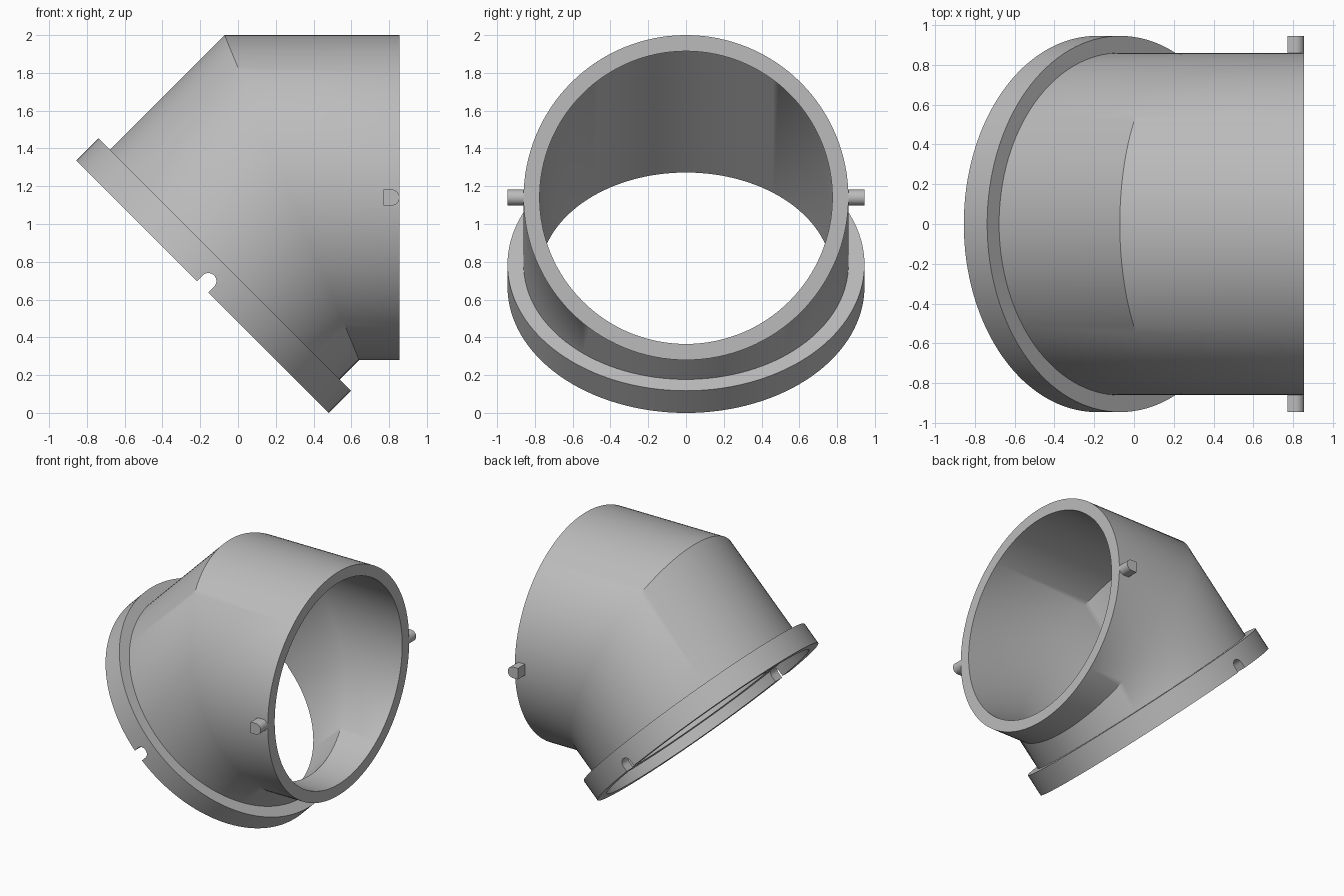
import bpy, bmesh, math
from mathutils import Vector

if "Cube" in bpy.data.objects:
    bpy.data.objects.remove(bpy.data.objects["Cube"])

SEGMENTS = 128
OUTER, INNER, COLLAR, RECESS = 0.86, 0.775, 0.945, 0.865
PIN = 0.0425                          # half width of pins and notches

JOINT = Vector((0.285, 0, 1.14))      # where the two pipe axes meet
DOWN = Vector((-1, 0, -1)).normalized()
UP = Vector((0, 0, 1))
TILTED = Vector((-1, 0, 1)).normalized()
MITRE = Vector((-math.tan(math.pi / 8), 0, 1))

grey = bpy.data.materials.new("plain grey")
grey.use_nodes = True
colour = (0.5, 0.5, 0.5, 1)
grey.diffuse_color = colour
grey.node_tree.nodes["Principled BSDF"].inputs["Base Color"].default_value = colour


def finish(bm, name):
    bmesh.ops.recalc_face_normals(bm, faces=bm.faces)
    mesh = bpy.data.meshes.new(name)
    bm.to_mesh(mesh)
    bm.free()
    mesh.materials.append(grey)
    obj = bpy.data.objects.new(name, mesh)
    bpy.context.collection.objects.link(obj)
    return obj


def activate(obj):
    bpy.ops.object.select_all(action='DESELECT')
    obj.select_set(True)
    bpy.context.view_layer.objects.active = obj


def smooth(obj):
    activate(obj)
    bpy.ops.object.shade_smooth_by_angle(angle=math.radians(35))


def rounded_bar(name, centre, tip, tail, y0, y1):
    """Bar along y with a half-round side towards tip and a flat tail."""
    side = tip.cross(Vector((0, 1, 0)))
    outline = [centre + PIN * (math.cos(a) * tip + math.sin(a) * side)
               for a in [math.pi * (i / 16 - 0.5) for i in range(17)]]
    outline += [centre - tail * tip + PIN * side, centre - tail * tip - PIN * side]
    bm = bmesh.new()
    face = bm.faces.new([bm.verts.new((p.x, y0, p.z)) for p in outline])
    moved = bmesh.ops.extrude_face_region(bm, geom=[face])["geom"]
    bmesh.ops.translate(bm, vec=(0, y1 - y0, 0),
                        verts=[v for v in moved if isinstance(v, bmesh.types.BMVert)])
    return finish(bm, name)


# Elbow: a closed chain of rings running outside, round the collar, then inside
mouth = Vector((0.855, 0, 1.14))
rim = JOINT + DOWN * 0.6675
collar_top = rim - DOWN * 0.166
shelf = rim - DOWN * 0.08
rings = [(mouth, UP, OUTER), (JOINT, MITRE, OUTER), (collar_top, TILTED, OUTER),
         (collar_top, TILTED, COLLAR), (rim, TILTED, COLLAR),
         (rim, TILTED, RECESS), (shelf, TILTED, RECESS),
         (shelf, TILTED, INNER), (JOINT, MITRE, INNER), (mouth, UP, INNER)]
bm = bmesh.new()
loops = []
for centre, axis, radius in rings:
    angles = [math.tau * i / SEGMENTS for i in range(SEGMENTS)]
    loops.append([bm.verts.new(centre + radius * (math.cos(a) * axis
                  + math.sin(a) * Vector((0, 1, 0)))) for a in angles])
for a, b in zip(loops, loops[1:] + loops[:1]):
    for i in range(SEGMENTS):
        j = (i + 1) % SEGMENTS
        bm.faces.new((a[i], a[j], b[j], b[i]))
elbow = finish(bm, "elbow_pipe")

# Notches through both sides of the collar
cutter = rounded_bar("notch_cutter", rim - DOWN * PIN, -DOWN, 0.1, -1.1, 1.1)
cutter.hide_render = True
cut = elbow.modifiers.new("notches", 'BOOLEAN')
cut.operation = 'DIFFERENCE'
cut.solver = 'EXACT'
cut.object = cutter
activate(elbow)
bpy.ops.object.modifier_apply(modifier=cut.name)
bpy.data.objects.remove(cutter)
smooth(elbow)

# Locking pins on both sides of the mouth
for name, side in (("left_pin", 1), ("right_pin", -1)):
    pin = rounded_bar(name, mouth - Vector((PIN, 0, 0)), Vector((1, 0, 0)), PIN,
                      side * 0.82, side * COLLAR)
    smooth(pin)
